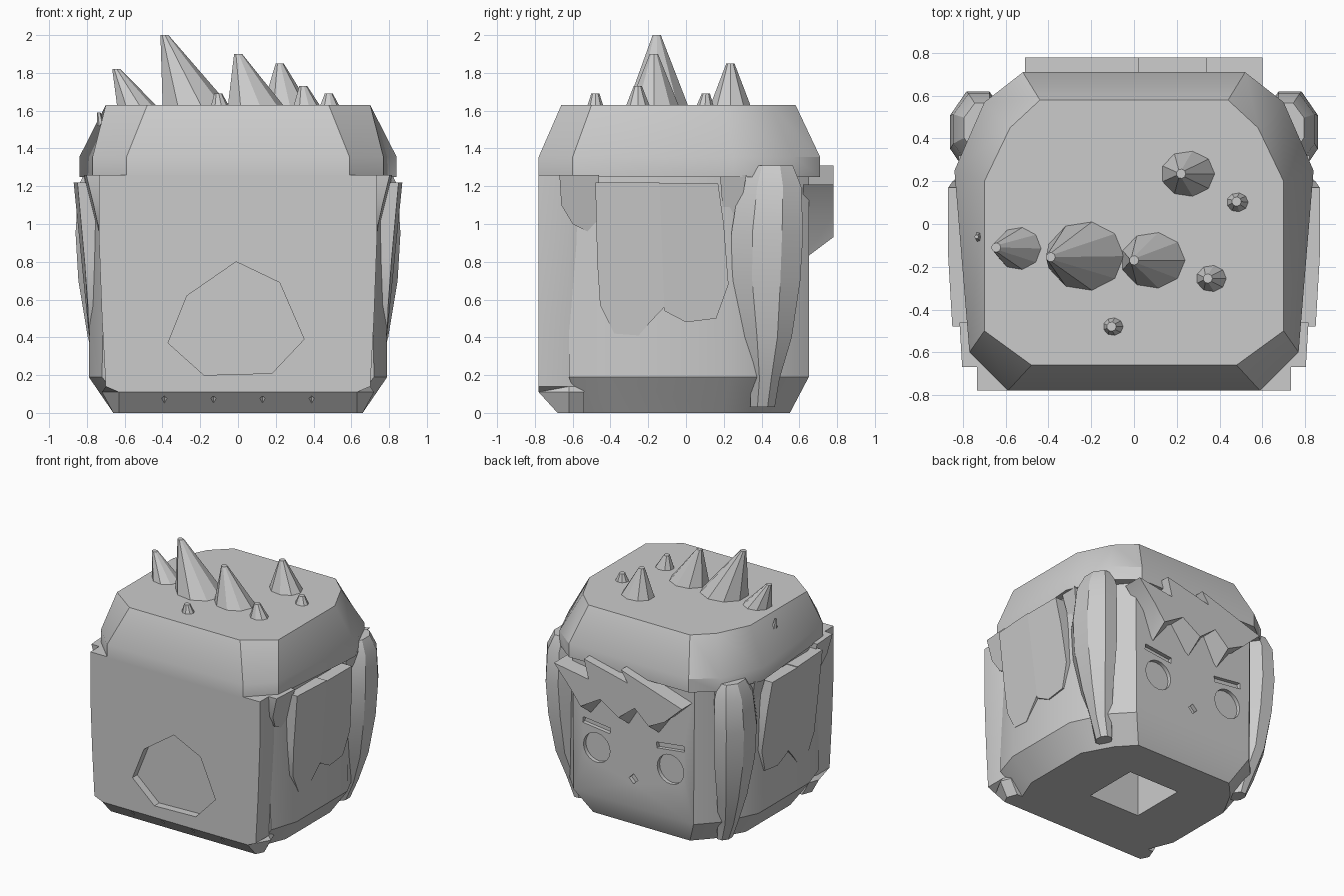
import bpy, bmesh, math
from mathutils import Vector, Matrix

cube = bpy.data.objects.get("Cube")
if cube:
    bpy.data.objects.remove(cube, do_unlink=True)

GREY = (0.6, 0.6, 0.6, 1)
mat = bpy.data.materials.new("plain grey")
mat.use_nodes = True
mat.diffuse_color = GREY
mat.node_tree.nodes["Principled BSDF"].inputs["Base Color"].default_value = GREY
parts = []


def make_object(name, bm, keep=True):
    bmesh.ops.recalc_face_normals(bm, faces=bm.faces)
    mesh = bpy.data.meshes.new(name)
    bm.to_mesh(mesh)
    bm.free()
    mesh.materials.append(mat)
    obj = bpy.data.objects.new(name, mesh)
    bpy.context.collection.objects.link(obj)
    if keep:
        parts.append(obj)
    return obj


def add_loft(bm, rings):
    """Skin a stack of equal rings and close both ends."""
    loops = [[bm.verts.new(p) for p in ring] for ring in rings]
    n = len(loops[0])
    for a, b in zip(loops, loops[1:]):
        for i in range(n):
            j = (i + 1) % n
            bm.faces.new((a[i], a[j], b[j], b[i]))
    bm.faces.new(loops[0][::-1])
    bm.faces.new(loops[-1])


def loft(name, rings):
    bm = bmesh.new()
    add_loft(bm, rings)
    return make_object(name, bm)


def mirrored_ring(half, z):
    """Close a half outline across x = 0."""
    return [(x, y, z) for x, y in half] + [(-x, y, z) for x, y in half[::-1]]


def add_box(bm, centre, size, tilt=0):
    m = (Matrix.Translation(centre) @ Matrix.Rotation(tilt, 4, 'Y')
         @ Matrix.Diagonal((*size, 1)))
    bmesh.ops.create_cube(bm, size=1, matrix=m)


def carve(obj, bm):
    """Cut the shapes in bm out of obj."""
    cutter = make_object("cutter", bm, keep=False)
    cutter.hide_render = True
    mod = obj.modifiers.new("carve", 'BOOLEAN')
    mod.operation, mod.solver, mod.object = 'DIFFERENCE', 'EXACT', cutter
    bpy.context.view_layer.objects.active = obj
    bpy.ops.object.modifier_apply(modifier=mod.name)
    bpy.data.objects.remove(cutter, do_unlink=True)


# Head block with a bevelled base
base = [(.42, .55), (.54, .42), (.66, .2), (.66, -.35), (.58, -.55)]
wall = [(.52, .65), (.66, .5), (.79, .23), (.79, -.4), (.72, -.62)]
upper = [(.53, .65), (.65, .5), (.775, .23), (.775, -.4), (.70, -.62)]
head = loft("head", [mirrored_ring(base, 0), mirrored_ring(wall, .19),
                     mirrored_ring(upper, 1.3)])

# Sunken eyes, brows, mouth and the square socket underneath
bm = bmesh.new()
for s in (-1, 1):
    m = Matrix.Translation((s * .32, .67, .57)) @ Matrix.Rotation(math.pi / 2, 4, 'X')
    bmesh.ops.create_cone(bm, cap_ends=True, segments=20, radius1=.115,
                          radius2=.115, depth=.1, matrix=m)
    add_box(bm, (s * .32, .67, .745), (.24, .1, .045), -s * .12)
add_box(bm, (0, .67, .41), (.055, .1, .055), math.pi / 4)
add_box(bm, (0, 0, .15), (.44, .44, .5))
carve(head, bm)

# Flat hair block on the -y side
slab = loft("back_hair", [
    mirrored_ring([(w - .03, -.54), (w, -.62), (w - d, y)], z)
    for w, d, y, z in ((.66, .03, -.68, 0), (.72, .09, -.78, .11), (.70, .0, -.78, .14),
                       (.72, 0, -.78, .5), (.735, 0, -.78, .9), (.735, 0, -.78, 1.26))])

# Seven-sided recess and the notches between tufts
bm = bmesh.new()
patch = [(-.01, .8), (.22, .69), (.35, .39), (.18, .21), (-.18, .2), (-.37, .37), (-.27, .62)]
add_loft(bm, [[(x, y, z) for x, z in patch] for y in (-.72, -.9)])
for x in (-.39, -.13, .13, .39):
    bmesh.ops.create_cone(bm, cap_ends=True, segments=4, radius1=.05, radius2=0, depth=.15,
                          matrix=Matrix.Translation((x, -.75, .045)))
carve(slab, bm)

# Hair cap
crown = [(.44, .58), (.58, .45), (.70, .2), (.70, -.5), (.48, -.66)]
brim = [(.52, .71), (.70, .57), (.84, .25), (.77, -.6), (.59, -.78)]
loft("hair_cap", [mirrored_ring(brim, 1.25), mirrored_ring(brim, 1.355),
                  mirrored_ring(crown, 1.63)])

# Zigzag fringe, tooth tips slanting down towards the face
fringe = [(.60, 1.21), (.30, 1.16), (.34, 1.31), (-.04, 1.22), (.02, 1.31), (-.51, 1.14),
          (-.36, 1.0), (-.22, .93), (-.1, 1.04), (.04, .93), (.2, 1.03), (.37, .93), (.46, 1.05)]
loft("fringe", [[(x, .62, z - (.12 if z < .95 else 0)) for x, z in fringe],
                [(x, .78, z) for x, z in fringe]])

# Side hair: panels, hem tabs and hanging locks
panel_front = [(-.48, 1.22), (-.47, .8), (-.455, .57), (-.38, .42), (-.25, .41),
               (-.19, .48), (-.115, .56), (-.14, 1.22)]
panel_rear = [(-.14, 1.215), (-.115, .54), (0, .48), (.16, .5), (.225, .68), (.2, 1.0), (.17, 1.215)]
tab_front = [(-.67, 1.26), (-.66, 1.1), (-.6, 1.0), (-.52, .96), (-.46, 1.02), (-.46, 1.26)]
tab_rear = [(.18, 1.26), (.2, 1.0), (.23, .94), (.27, .98), (.32, 1.26)]
# Lock rings: height, y centre, y radius, x centre, x radius
lock = [(.03, .405, .065, .62, .05), (.18, .42, .075, .655, .075), (.4, .43, .13, .70, .095),
        (.7, .425, .18, .72, .125), (.95, .43, .19, .73, .13), (1.2, .445, .165, .725, .12),
        (1.31, .45, .115, .71, .085)]


def panel_x(y, z):
    return .788 + .1 * (z - .4) - .4 * max(0, -.43 - y)


def tab_x(y, z):
    return .745 + .25 * (z - .96) + .06 * min(0, y + .4)


for s, side in ((1, "left"), (-1, "right")):
    for name, outline, outer in (("front_panel", panel_front, panel_x),
                                 ("rear_panel", panel_rear, panel_x),
                                 ("front_tab", tab_front, tab_x),
                                 ("rear_tab", tab_rear, tab_x)):
        loft(f"{side}_{name}", [[(s * .66, y, z) for y, z in outline],
                                [(s * outer(y, z), y, z) for y, z in outline]])
    rings = []
    for z, yc, ry, xc, rx in lock:
        angles = [math.pi * (i + .5) / 4 for i in range(8)]
        k = 1 / math.cos(math.pi / 8)
        rings.append([(s * (xc + k * rx * math.cos(a)), yc + k * ry * math.sin(a), z)
                      for a in angles])
    loft(f"{side}_lock", rings)


# Leaning spikes with blunt tips
def spike(name, centre, rx, ry, tip, top, bottom=1.61, tip_r=.022, sides=9):
    circle = [(math.cos(a), math.sin(a)) for a in
              (math.tau * i / sides for i in range(sides))]
    loft(name, [[(centre[0] + rx * c, centre[1] + ry * d, bottom) for c, d in circle],
                [(tip[0] + tip_r * c, tip[1] + tip_r * d, top) for c, d in circle]])


spike("spike_outer", (-.53, -.115), .115, .108, (-.645, -.11), 1.82)
spike("spike_tall", (-.22, -.15), .19, .17, (-.39, -.155), 2.0)
spike("spike_middle", (.095, -.17), .16, .14, (0, -.17), 1.9)
spike("spike_rear", (.255, .235), .135, .115, (.22, .235), 1.85)
spike("spike_small_rear", (.485, .1), .06, .052, (.48, .105), 1.69)
spike("spike_small_side", (.365, -.255), .08, .07, (.345, -.255), 1.73)
spike("spike_small_front", (-.095, -.48), .055, .048, (-.105, -.48), 1.69)
spike("side_nub", (-.725, -.06), .02, .025, (-.737, -.06), 1.59, 1.52, .01, 6)

# Soft shading within each part, crisp at its edges
bpy.ops.object.select_all(action='DESELECT')
for obj in parts:
    obj.select_set(True)
bpy.context.view_layer.objects.active = head
bpy.ops.object.shade_smooth_by_angle(angle=math.radians(30))
